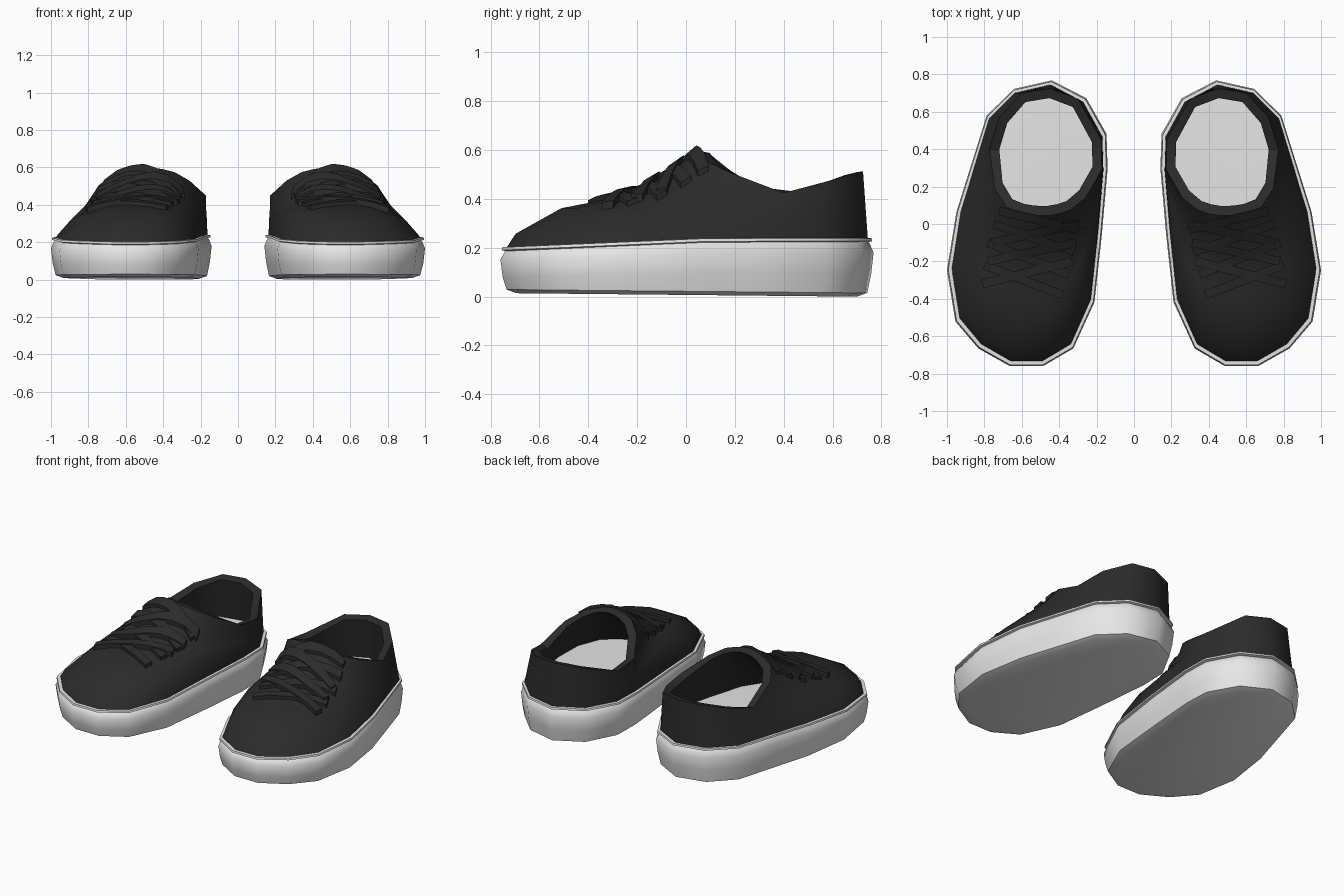
import bpy, bmesh, math
from mathutils import Vector
from mathutils.bvhtree import BVHTree

if "Cube" in bpy.data.objects:
    bpy.data.objects.remove(bpy.data.objects["Cube"])


def material(name, v):
    m = bpy.data.materials.new(name)
    m.diffuse_color = (v, v, v, 1)
    m.use_nodes = True
    m.node_tree.nodes["Principled BSDF"].inputs["Base Color"].default_value = m.diffuse_color
    return m


WHITE = material("white_rubber", 0.8)
BLACK = material("black_canvas", 0.024)

# Sole outline of the right shoe, starting at the heel, clockwise from above
OUTLINE = [(.44, .765), (.64, .72), (.786, .578), (.87, .31), (.947, .064), (.997, -.246),
           (.952, -.52), (.83, -.663), (.663, -.757), (.487, -.757), (.326, -.663),
           (.214, -.417), (.175, -.06), (.144, .294), (.15, .48), (.257, .67)]
# Top edge of the ankle opening, one point per outline point
RIM = [(.45, .725, .513), (.60, .70, .51), (.72, .57, .47), (.772, .40, .425), (.745, .19, .505),
       (.68, .09, .55), (.61, .06, .58), (.56, .05, .595), (.51, .045, .6), (.46, .045, .6),
       (.40, .055, .59), (.34, .075, .575), (.26, .14, .53), (.172, .29, .45),
       (.175, .45, .43), (.30, .67, .50)]
# How strongly each column of the upper bulges like the toe profile
BULGE = [0, 0, 0, .1, .1, .2, .7, 1, 1, 1, 1, 1, 1, 1, .5, 0]
# Toe-to-tongue profile: horizontal fraction, height fraction
PROFILE = [(0, 0), (.05, .15), (.29, .41), (.45, .47), (.68, .57), (.88, .8), (1, 1)]


def inset(p, d):
    return (.57 + (p[0] - .57) * (1 - d / .43), p[1] * (1 - d / .76))


def sole_top(y):
    return .203 + .037 * min(1, (y + .76) / .86)


def loft(bm, rings, closed=False):
    vs = [[bm.verts.new(p) for p in r] for r in rings]
    pairs = list(zip(vs, vs[1:])) + ([(vs[-1], vs[0])] if closed else [])
    for a, b in pairs:
        n = len(a)
        for i in range(n):
            j = (i + 1) % n
            bm.faces.new((a[i], a[j], b[j], b[i]))
    if not closed:
        bm.faces.new(vs[0])
        bm.faces.new(vs[-1])


def finish(bm, name, mat, angle):
    bmesh.ops.recalc_face_normals(bm, faces=bm.faces)
    me = bpy.data.meshes.new(name)
    bm.to_mesh(me)
    bm.free()
    ob = bpy.data.objects.new(name, me)
    bpy.context.collection.objects.link(ob)
    me.materials.append(mat)
    bpy.ops.object.select_all(action='DESELECT')
    ob.select_set(True)
    bpy.context.view_layer.objects.active = ob
    bpy.ops.object.shade_smooth_by_angle(angle=math.radians(angle))
    # The other shoe of the pair
    mod = ob.modifiers.new("pair", 'MIRROR')
    mod.use_mirror_merge = False
    return ob


# Sole: body, groove, thin lip, and the insole as its top face
def low(y, h):
    return h + .014 * (.76 - y) / 1.52


def sole_ring(d, height):
    return [(*inset(p, d), height(p[1])) for p in OUTLINE]


bm = bmesh.new()
loft(bm, [sole_ring(.065, lambda y: low(y, 0)),
          sole_ring(.022, lambda y: low(y, .015)),
          sole_ring(.006, lambda y: sole_top(y) * .4),
          sole_ring(-.003, lambda y: sole_top(y) * .75),
          sole_ring(.012, lambda y: sole_top(y) - .024),
          sole_ring(.018, lambda y: sole_top(y) - .017),
          sole_ring(.002, lambda y: sole_top(y) - .013),
          sole_ring(.004, lambda y: sole_top(y) - .001),
          sole_ring(.025, lambda y: sole_top(y))])
finish(bm, "sole", WHITE, 40)

# Upper: outer skin, rim and inner lining
base = [Vector((*inset(p, .02), sole_top(p[1]) - .006)) for p in OUTLINE]
rim = [Vector(r) for r in RIM]
rings = []
for s, g in PROFILE:
    ring = []
    for b, r, k in zip(base, rim, BULGE):
        p = b.lerp(r, s)
        p.z = b.z + (r.z - b.z) * (s + (g - s) * k)
        ring.append(p)
    rings.append(ring)
centre = Vector((.47, .39, 0))
inner = []
for r in rim:
    d = centre - r
    d.z = 0
    inner.append(r + d.normalized() * .052 - Vector((0, 0, .012)))
rings.append(inner)
floor = [i.lerp(b, .55) for i, b in zip(inner, base)]
for p in floor:
    p.z = sole_top(p.y) - .02
rings.append(floor)
bm = bmesh.new()
loft(bm, rings, closed=True)
bmesh.ops.recalc_face_normals(bm, faces=bm.faces)
tree = BVHTree.FromBMesh(bm)
finish(bm, "upper", BLACK, 40)

# Laces: flat crossing straps laid over the front of the upper
LACES = [((.38, -.38), (.80, -.22)), ((.81, -.32), (.33, -.20)),
         ((.35, -.27), (.78, -.10)), ((.78, -.20), (.31, -.10)),
         ((.32, -.15), (.75, .0)), ((.76, -.10), (.29, .0)),
         ((.30, -.03), (.72, .07))]


def surface(p, default):
    hit = tree.ray_cast(Vector((p.x, p.y, 2)), Vector((0, 0, -1)))[0]
    return hit.z if hit and hit.z > .3 else default


bm = bmesh.new()
for n, (a, b) in enumerate(LACES):
    a, b = Vector(a), Vector(b)
    side = (b - a).normalized().orthogonal() * .023
    lift = .022 + .008 * (n % 2)
    sections = []
    for i in range(7):
        c = a.lerp(b, i / 6)
        zc = surface(c, .5)
        l, r = c - side, c + side
        zl, zr = surface(l, zc), surface(r, zc)
        sections.append([(l.x, l.y, zl - .015), (r.x, r.y, zr - .015),
                         (r.x, r.y, zr + lift), (l.x, l.y, zl + lift)])
    loft(bm, sections)
finish(bm, "laces", BLACK, 35)
